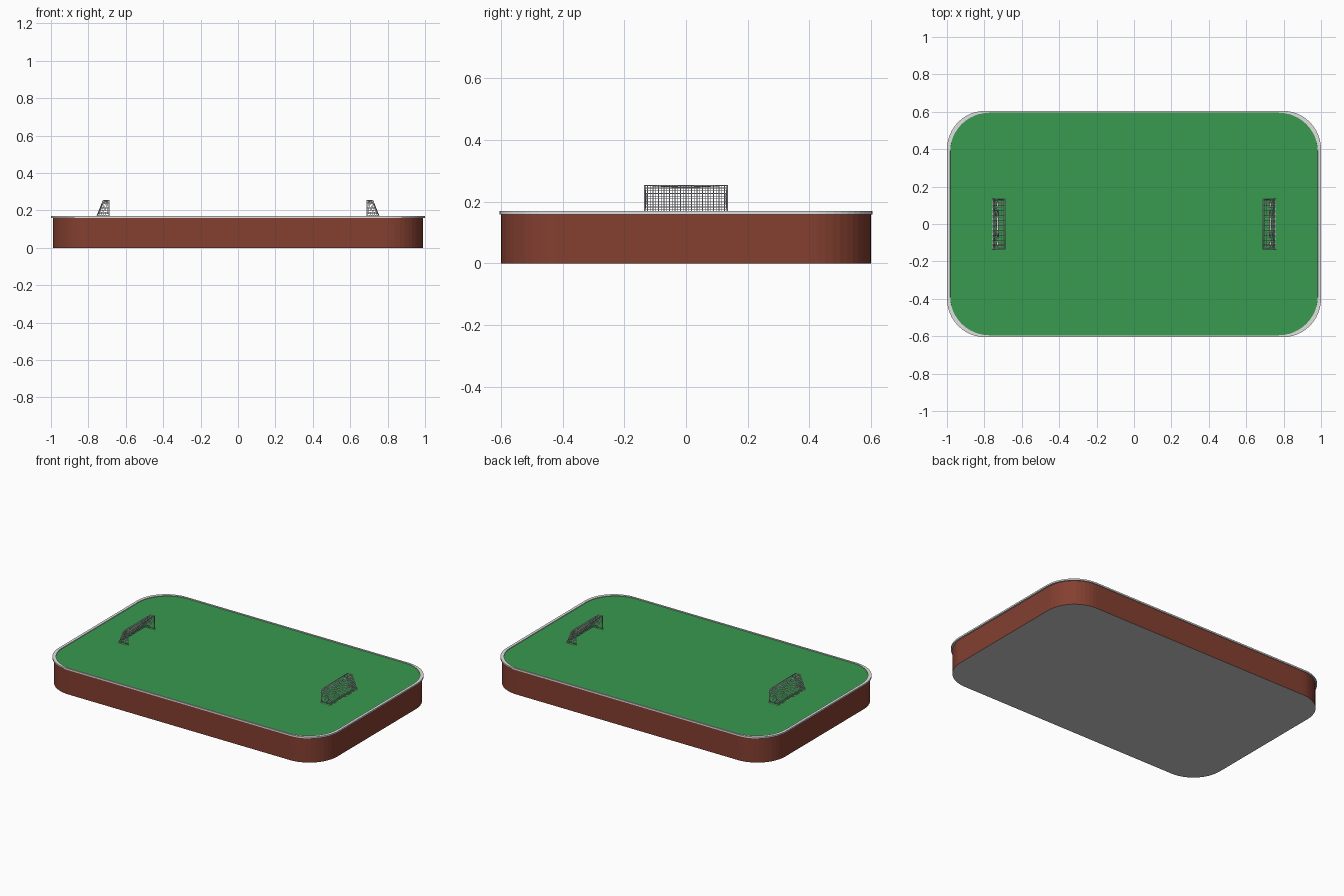
import bpy, bmesh, math
from mathutils import Vector

cube = bpy.data.objects.get("Cube")
if cube:
    bpy.data.objects.remove(cube, do_unlink=True)


def material(name, rgb):
    m = bpy.data.materials.new(name)
    m.use_nodes = True
    m.diffuse_color = (*rgb, 1)
    m.node_tree.nodes["Principled BSDF"].inputs["Base Color"].default_value = (*rgb, 1)
    return m


BRICK = material("brick_red", (0.23, 0.05, 0.03))
GREEN = material("grass_green", (0.04, 0.32, 0.08))
WHITE = material("off_white", (0.75, 0.75, 0.75))
GREY = material("base_grey", (0.6, 0.6, 0.6))


def add_object(name, bm, *mats):
    mesh = bpy.data.meshes.new(name)
    bm.to_mesh(mesh)
    bm.free()
    for m in mats:
        mesh.materials.append(m)
    obj = bpy.data.objects.new(name, mesh)
    bpy.context.collection.objects.link(obj)
    return obj


def rounded_loop(bm, hx, hy, r, z, steps=12):
    """Ring of vertices around a rounded rectangle."""
    ring = []
    for k, (sx, sy) in enumerate([(1, 1), (-1, 1), (-1, -1), (1, -1)]):
        for i in range(steps + 1):
            a = math.pi / 2 * (k + i / steps)
            ring.append(bm.verts.new((sx * (hx - r) + r * math.cos(a),
                                      sy * (hy - r) + r * math.sin(a), z)))
    return ring


def bridge(bm, a, b):
    n = len(a)
    for i in range(n):
        j = (i + 1) % n
        bm.faces.new((a[i], a[j], b[j], b[i]))


# Slab with brick sides and a grey underside
bm = bmesh.new()
low = rounded_loop(bm, 0.99, 0.6, 0.2, 0)
high = rounded_loop(bm, 0.99, 0.6, 0.2, 0.16)
bridge(bm, low, high)
bm.faces.new(low[::-1]).material_index = 1
add_object("base_slab", bm, BRICK, GREY)

# Grass surface
bm = bmesh.new()
bm.faces.new(rounded_loop(bm, 0.986, 0.597, 0.2, 0.165))
add_object("pitch_surface", bm, GREEN)

# Pale rim around the edge
bm = bmesh.new()
rings = [rounded_loop(bm, *p) for p in (
    (0.98, 0.595, 0.2, 0.159), (1.0, 0.605, 0.205, 0.159),
    (1.0, 0.605, 0.205, 0.169), (0.983, 0.595, 0.21, 0.169))]
for a, b in zip(rings, rings[1:] + rings[:1]):
    bridge(bm, a, b)
add_object("edge_rim", bm, WHITE)

# Goals: the mouth faces the centre, the net slopes to the back
HALF, FLOOR, TOP = 0.134, 0.165, 0.253
MOUTH, CROWN, BACK = 0.69, 0.722, 0.757


def net_panel(bm, corners, nu, nv, sag):
    """Grid between four corners, pulled along sag in the middle."""
    a, b, c, d = (Vector(p) for p in corners)
    grid = []
    for j in range(nv + 1):
        v = j / nv
        row = []
        for i in range(nu + 1):
            u = i / nu
            p = a.lerp(b, u).lerp(d.lerp(c, u), v)
            p += Vector(sag) * math.sin(math.pi * u) * math.sin(math.pi * v)
            row.append(bm.verts.new(p))
        grid.append(row)
    for j in range(nv):
        for i in range(nu):
            bm.faces.new((grid[j][i], grid[j][i + 1], grid[j + 1][i + 1], grid[j + 1][i]))


def tube(name, points, radius):
    curve = bpy.data.curves.new(name, "CURVE")
    curve.dimensions = "3D"
    curve.bevel_depth = radius
    curve.bevel_resolution = 1
    spline = curve.splines.new("POLY")
    spline.points.add(len(points) - 1)
    for sp, p in zip(spline.points, points):
        sp.co = (*p, 1)
    curve.materials.append(WHITE)
    obj = bpy.data.objects.new(name, curve)
    bpy.context.collection.objects.link(obj)


for side, s in (("left", 1), ("right", -1)):
    bm = bmesh.new()
    net_panel(bm, [(s * BACK, -HALF, FLOOR), (s * BACK, HALF, FLOOR),
                   (s * CROWN, HALF, TOP), (s * CROWN, -HALF, TOP)],
              30, 10, (-s * 0.006, 0, 0))
    net_panel(bm, [(s * CROWN, -HALF, TOP), (s * CROWN, HALF, TOP),
                   (s * MOUTH, HALF, TOP), (s * MOUTH, -HALF, TOP)],
              30, 4, (0, 0, -0.006))
    for t in (1, -1):
        net_panel(bm, [(s * MOUTH, t * HALF, FLOOR), (s * BACK, t * HALF, FLOOR),
                       (s * CROWN, t * HALF, TOP), (s * MOUTH, t * HALF, TOP)],
                  6, 10, (0, -t * 0.005, 0))
    bmesh.ops.remove_doubles(bm, verts=bm.verts, dist=0.0001)
    bmesh.ops.recalc_face_normals(bm, faces=bm.faces)
    net = add_object(side + "_goal_net", bm, WHITE)
    wire = net.modifiers.new("strands", "WIREFRAME")
    wire.thickness = 0.0022
    wire.use_boundary = True
    # Frame around the mouth and bars down the back
    tube(side + "_goal_frame", [(s * MOUTH, -HALF, FLOOR), (s * MOUTH, -HALF, TOP),
                                (s * MOUTH, HALF, TOP), (s * MOUTH, HALF, FLOOR)], 0.003)
    for t, end in ((1, "back"), (-1, "front")):
        tube(side + "_goal_" + end + "_stay",
             [(s * MOUTH, t * HALF, TOP), (s * CROWN, t * HALF, TOP),
              (s * BACK, t * HALF, FLOOR)], 0.002)
